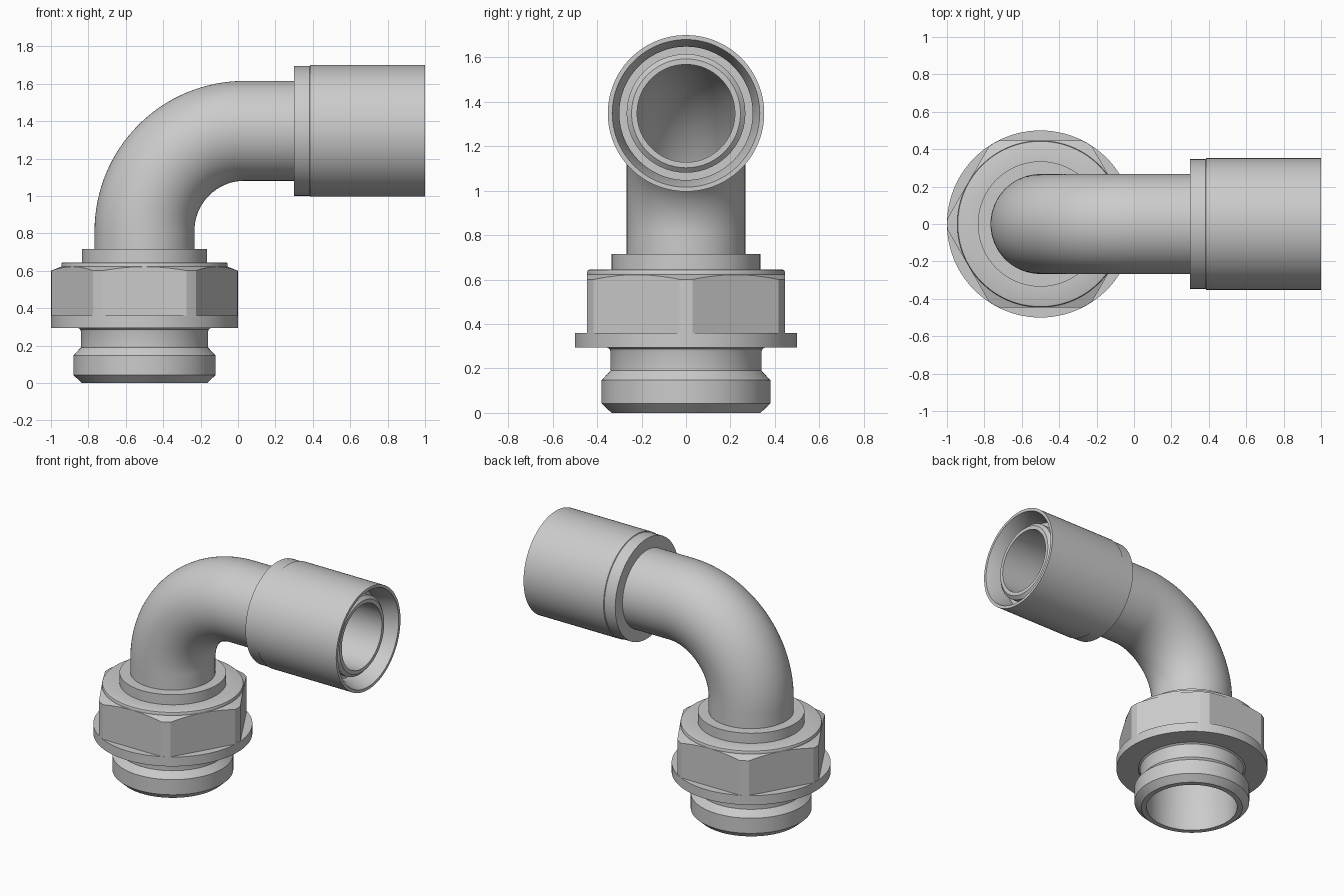
import bpy, bmesh, math
from mathutils import Matrix, Vector

if "Cube" in bpy.data.objects:
    bpy.data.objects.remove(bpy.data.objects["Cube"])

SEG = 96
AX = -0.5            # x of the vertical axis
PZ = 1.348           # z of the horizontal axis

steel = bpy.data.materials.new("light grey metal")
steel.diffuse_color = (0.6, 0.6, 0.6, 1)
steel.use_nodes = True
steel.node_tree.nodes["Principled BSDF"].inputs["Base Color"].default_value = steel.diffuse_color


def skin(name, loops, close_rows=True, matrix=None):
    """Bridge a list of equally long point loops; optionally join last to first."""
    bm = bmesh.new()
    rows = [[bm.verts.new(p) for p in loop] for loop in loops]
    n = len(rows[0])
    pairs = list(zip(rows, rows[1:]))
    if close_rows:
        pairs.append((rows[-1], rows[0]))
    for a, b in pairs:
        for i in range(n):
            j = (i + 1) % n
            bm.faces.new((a[i], a[j], b[j], b[i]))
    bmesh.ops.recalc_face_normals(bm, faces=bm.faces)
    mesh = bpy.data.meshes.new(name)
    bm.to_mesh(mesh)
    bm.free()
    if matrix:
        mesh.transform(matrix)
    mesh.materials.append(steel)
    mesh.shade_smooth()
    mesh.set_sharp_from_angle(angle=math.radians(25))
    obj = bpy.data.objects.new(name, mesh)
    bpy.context.collection.objects.link(obj)
    return obj


def ring(r, z):
    return [(r * math.cos(2 * math.pi * i / SEG), r * math.sin(2 * math.pi * i / SEG), z)
            for i in range(SEG)]


def lathe(name, profile, matrix):
    return skin(name, [ring(r, z) for r, z in profile], True, matrix)


upright = Matrix.Translation((AX, 0, 0))
sideways = Matrix.Translation((0, 0, PZ)) @ Matrix.Rotation(math.pi / 2, 4, 'Y')

# Threaded stud with groove, flange, collar and tapered bore
lathe("stud_body", [
    (0.30, 0), (0.335, 0), (0.38, 0.042), (0.38, 0.147), (0.34, 0.19),
    (0.34, 0.275), (0.344, 0.287), (0.355, 0.295), (0.5, 0.295), (0.5, 0.36),
    (0.335, 0.36), (0.335, 0.715), (0.25, 0.715), (0.25, 0.6), (0.222, 0.6),
    (0.30, 0.4)], upright)

# Hexagon with corners turned to the flange radius and a chamfered top
apothem, corner_r, neck_r = 0.446, 0.499, 0.445
brk = math.acos(apothem / corner_r)
offsets = [brk * k / 8 for k in range(-8, 9)] + [math.radians(30)]
angles = [(math.radians(30 + 60 * s) + o, o) for s in range(6) for o in offsets]


def hex_column(o):
    r = min(corner_r, apothem / math.cos(o))
    return [(0.33, 0.355), (r, 0.355), (r, 0.622 - (r - neck_r) * 0.4), (neck_r, 0.622),
            (neck_r, 0.635), (0.442, 0.642), (0.435, 0.645), (0.33, 0.645)]


columns = [[(r * math.cos(a), r * math.sin(a), z) for r, z in hex_column(o)]
           for a, o in angles]
skin("hexagon", columns, True, upright)

# Bent pipe: straight riser, quarter bend, straight run into the sleeve
R_OUT, R_IN, BEND = 0.267, 0.22, 0.535
BX, BZ = AX + BEND, PZ - BEND
stations = [(Vector((AX, 0, 0.602)), 0.0)]
for k in range(33):
    t = math.pi / 2 * k / 32
    stations.append((Vector((BX - BEND * math.cos(t), 0, BZ + BEND * math.sin(t))), t))
stations.append((Vector((0.93, 0, PZ)), math.pi / 2))
tip = (Vector((0.95, 0, PZ)), math.pi / 2)


def pipe_ring(station, r):
    c, t = station
    m = Matrix.Translation(c) @ Matrix.Rotation(t, 4, 'Y')
    return [m @ Vector(p) for p in ring(r, 0)]


outer = [pipe_ring(s, R_OUT) for s in stations] + [pipe_ring(tip, 0.245)]
inner = [pipe_ring(s, R_IN) for s in [tip] + stations[::-1]]
skin("bent_pipe", outer + inner)

# Sleeve nut on the open end, with a stepped back edge and a flared mouth
lathe("sleeve", [
    (0.255, 0.3), (0.347, 0.3), (0.347, 0.383), (0.352, 0.386), (0.352, 1.0),
    (0.332, 1.0), (0.30, 0.90), (0.30, 0.85), (0.255, 0.85)], sideways)
